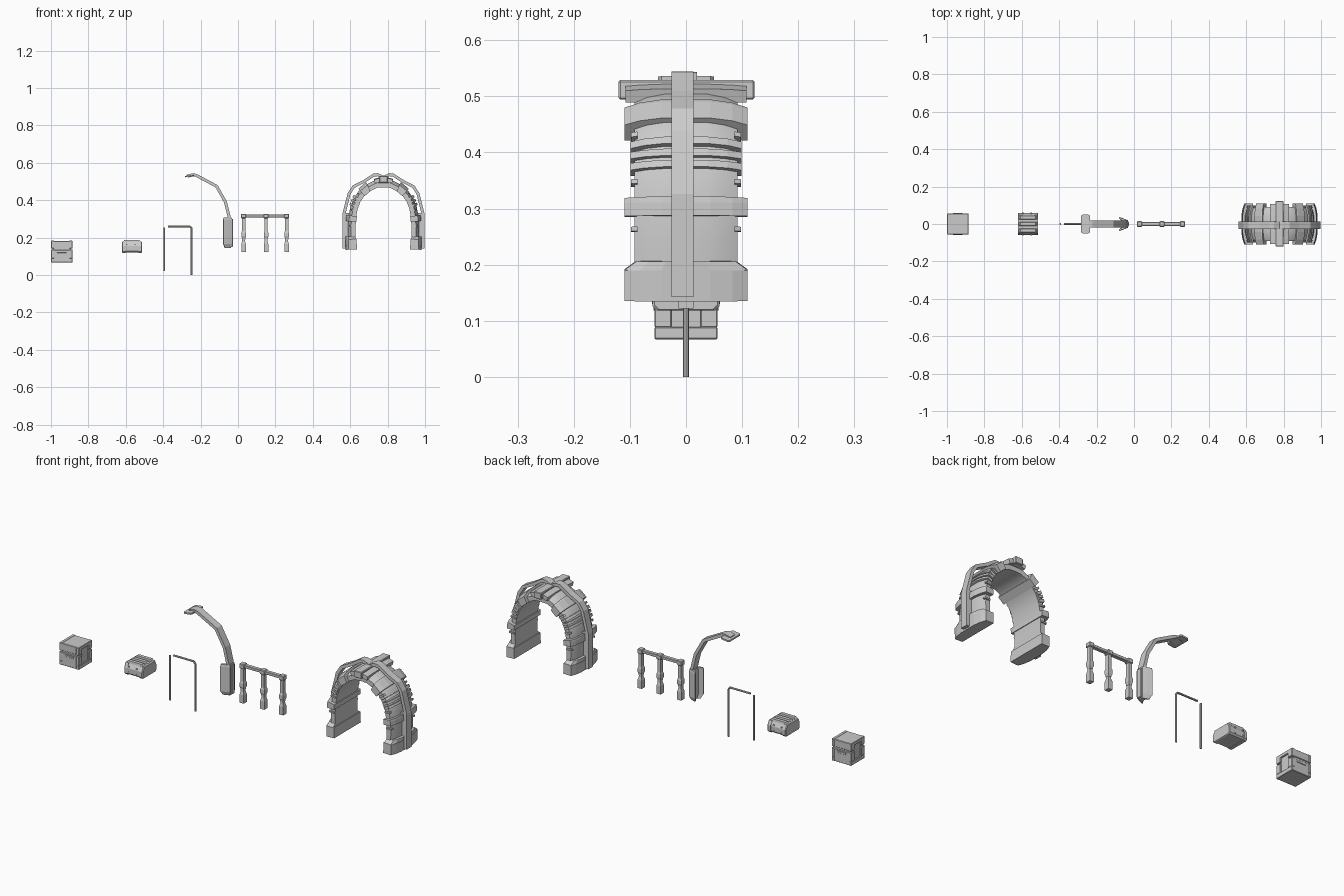
import bpy, bmesh, math
from mathutils import Vector

if "Cube" in bpy.data.objects:
    bpy.data.objects.remove(bpy.data.objects["Cube"])


def finish(name, bm, smooth=False):
    bmesh.ops.recalc_face_normals(bm, faces=bm.faces)
    me = bpy.data.meshes.new(name)
    bm.to_mesh(me)
    bm.free()
    ob = bpy.data.objects.new(name, me)
    bpy.context.collection.objects.link(ob)
    if smooth:
        me.shade_smooth()
        me.set_sharp_from_angle(angle=math.radians(28))
    return ob


def box(name, x0, x1, y0, y1, z0, z1, bev=0):
    bm = bmesh.new()
    bmesh.ops.create_cube(bm, size=1)
    for v in bm.verts:
        v.co = Vector(((x0 + x1) / 2 + v.co.x * (x1 - x0),
                       (y0 + y1) / 2 + v.co.y * (y1 - y0),
                       (z0 + z1) / 2 + v.co.z * (z1 - z0)))
    if bev:
        bmesh.ops.bevel(bm, geom=bm.edges[:], offset=bev, segments=1, affect='EDGES')
    return finish(name, bm)


def loft(name, rings, smooth=False):
    bm = bmesh.new()
    vs = [[bm.verts.new(p) for p in r] for r in rings]
    n = len(vs[0])
    for a, b in zip(vs, vs[1:]):
        for i in range(n):
            bm.faces.new((a[i], a[(i + 1) % n], b[(i + 1) % n], b[i]))
    bm.faces.new(vs[0])
    bm.faces.new(vs[-1])
    return finish(name, bm, smooth)


def sweep(name, path, section, cx, side=1, taper=1, smooth=False):
    """Sweep a (y, outward) section along a (u, z) path; taper narrows the last ring."""
    rings = []
    for i, (u, z) in enumerate(path):
        p = Vector((u, z))
        segs = []
        if i > 0:
            segs.append((p - Vector(path[i - 1])).normalized())
        if i < len(path) - 1:
            segs.append((Vector(path[i + 1]) - p).normalized())
        t = sum(segs, Vector((0, 0))).normalized()
        k = 1 / max(0.6, t.dot(segs[0]))
        w = taper if i == len(path) - 1 else 1
        rings.append([(cx + side * (u + t.y * d * k), y * w, z - t.x * d * k)
                      for y, d in section])
    return loft(name, rings, smooth)


def rod(name, a, b, r):
    a, b = Vector(a), Vector(b)
    bm = bmesh.new()
    bmesh.ops.create_cone(bm, cap_ends=True, segments=8, radius1=r, radius2=r, depth=(b - a).length)
    q = (b - a).to_track_quat('Z', 'Y')
    for v in bm.verts:
        v.co = q @ v.co + (a + b) / 2
    return finish(name, bm)


def bowed(w, out, thick, bow=0.018):
    return [(-w, out - bow), (-w * .75, out - bow * .45), (-w * .4, out - bow * .1),
            (w * .4, out - bow * .1), (w * .75, out - bow * .45), (w, out - bow),
            (w, out - thick), (-w, out - thick)]


# ---- arch gateway ----
CX = 0.778
SHELL = [(.188, .135), (.192, .24), (.189, .31), (.179, .365), (.16, .413),
         (.132, .453), (.095, .484), (.045, .508), (0, .51)]


def part(z0, z1):
    def at(z):
        for (ua, za), (ub, zb) in zip(SHELL, SHELL[1:]):
            if za <= z <= zb:
                return (ua + (ub - ua) * (z - za) / (zb - za), z)
    return [at(z0)] + [p for p in SHELL if z0 + .002 < p[1] < z1 - .002] + [at(z1)]


SPINE = [(.212, .142), (.212, .325), (.184, .435), (.16, .472), (.10, .503),
         (.052, .534), (.032, .536), (0, .522)]
for s, tag in ((1, "right"), (-1, "left")):
    sweep("arch_shell_" + tag, SHELL, bowed(.092, 0, .042), CX, s, smooth=True)
    sweep("arch_foot_" + tag, part(.135, .19), bowed(.11, .016, .062), CX, s)
    sweep("arch_foot_slope_" + tag, part(.19, .206), bowed(.11, .014, .056), CX, s, taper=.8)
    sweep("arch_middle_band_" + tag, part(.287, .32), bowed(.11, .012, .058), CX, s)
    sweep("arch_shoulder_band_" + tag, part(.455, .487), bowed(.11, .01, .054), CX, s)
    # stacked ribs on the haunches
    for z in (.372, .392, .412):
        sweep("arch_rib_" + tag, part(z, z + .012), bowed(.099, .009, .046), CX, s)
    # short tabs along the shell edges
    for z in (.26, .346, .433):
        for e in (-1, 1):
            tab = [(e * .086, -.006), (e * .098, -.01), (e * .098, -.04), (e * .086, -.04)]
            sweep("arch_tab_" + tag, part(z, z + .008), tab, CX, s)
    # outer spine standing off the shell, and its backing strut at the leg
    sweep("arch_spine_" + tag, SPINE,
          [(-.026, .008), (.013, .008), (.013, -.008), (-.026, -.008)], CX, s)
    sweep("arch_spine_mount_" + tag, part(.142, .33),
          [(-.022, .016), (.01, .016), (.01, -.01), (-.022, -.01)], CX, s)
    sweep("arch_crown_band_" + tag, [(.05, .508), (.022, .516), (0, .516)],
          bowed(.108, .006, .026, .004), CX, s)
box("arch_keystone", CX - .022, CX + .022, -.12, .122, .494, .529, .003)

# ---- railing ----
box("rail_bar", .02, .272, -.010, .010, .308, .323, .002)
for x in (.03, .15, .26):
    box("rail_joint", x - .014, x + .014, -.015, .015, .303, .327, .003)
    box("rail_post_upper", x - .009, x + .009, -.010, .010, .19, .305)
    loft("rail_post_lower", [[(x + a * w, b * w * 1.1, z) for a, b in
                              ((-1, -1), (1, -1), (1, 1), (-1, 1))]
                             for w, z in ((.012, .122), (.012, .165), (.008, .18), (.008, .195),
                                          (.012, .205), (.012, .225), (.009, .235))])

# ---- lamp post ----
LX = -.25
sweep("lamp_arm", [(.203, .20), (.203, .31), (.183, .39), (.135, .475), (.025, .533), (.008, .535),
                   (-.02, .528)],
      [(-.02, .008), (.02, .008), (.02, -.008), (-.02, -.008)], LX)
loft("lamp_head", [[(x, -w, z), (x, w, z), (x, w, z + .008), (x, -w, z + .008)]
                   for x, w, z in ((-.283, .044, .522), (-.275, .05, .523), (-.243, .05, .527),
                                   (-.235, .044, .528))])
BASE = [(-.032, -.02), (-.032, .02), (-.052, .028), (-.078, .037), (-.08, .03), (-.06, .016),
        (-.06, -.016), (-.08, -.03), (-.078, -.037), (-.052, -.028)]
loft("lamp_base", [[(-.05 + (x + .05) * k, y * k, z) for x, y in BASE]
                   for k, z in ((.7, .145), (1, .165), (1, .295), (.92, .306))])
box("lamp_base_spine", -.046, -.028, -.013, .013, .15, .30, .002)

# ---- pipe frame ----
rod("pipe_pole_left", (-.394, 0, .02), (-.394, 0, .255), .005)
rod("pipe_pole_right", (-.248, 0, 0), (-.248, 0, .25), .005)
rod("pipe_bar", (-.374, 0, .26), (-.256, 0, .26), .005)
rod("pipe_elbow", (-.257, 0, .26), (-.248, 0, .249), .005)

# ---- ribbed case ----
SX = -.567
PROF = [(-.052, .118), (.052, .118), (.06, .126), (.06, .155), (.048, .178), (-.048, .178),
        (-.06, .155), (-.06, .126)]
loft("case_body", [[(SX + x, y * .96, .15 + (z - .15) * .93) for y, z in PROF] for x in (-.046, .046)])
for s in (-1, 1):
    loft("case_end", [[(SX + s * x, y * k, .152 + (z - .152) * k) for y, z in PROF]
                      for x, k in ((.034, 1), (.05, 1), (.054, .93))])
    for x in (-.028, .018):
        for z in (.134, .168 - .006):
            rod("case_bolt", (SX + x, s * .054, z), (SX + x, s * .0605, z), .004)
for y in (-.035, 0, .035):
    loft("case_ridge", [[(SX + x, y - .013, .165), (SX + x, y - .009, t), (SX + x, y + .009, t),
                         (SX + x, y + .013, .165)]
                        for x, t in ((-.05, .176), (-.04, .187), (.04, .187), (.05, .176))])

# ---- crate ----
KX = -.942
box("crate_core", KX - .05, KX + .05, -.051, .051, .072, .176)
box("crate_lid", KX - .05, KX + .05, -.055, .055, .143, .182, .002)
box("crate_tray", KX - .05, KX + .05, -.055, .055, .067, .134, .002)
for s in (-1, 1):
    a, b = sorted((KX + s * .04, KX + s * .057))
    # corner posts and end rails
    for e in (-1, 1):
        y0, y1 = sorted((e * .026, e * .056))
        box("crate_corner_lower", a, b, y0, y1, .088, .136, .002)
        box("crate_corner_upper", a, b, y0, y1, .142, .181, .002)
    box("crate_foot_rail", a, b, -.056, .056, .067, .089, .002)
    box("crate_top_rail", a, b, -.056, .056, .165, .183, .002)
    y0, y1 = sorted((s * .05, s * .058))
    box("crate_latch", KX - .026, KX + .026, y0, y1, .118, .128, .001)
